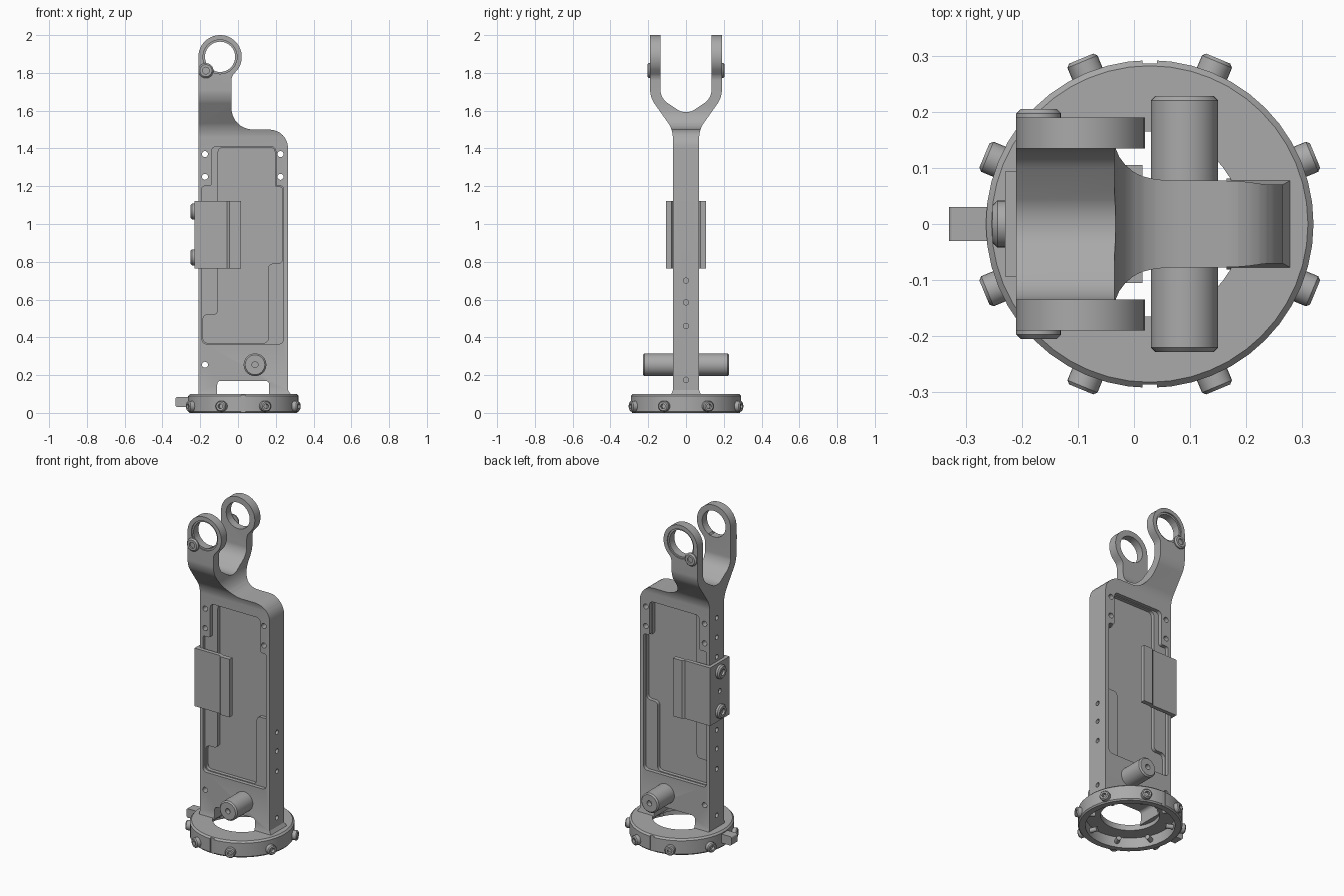
import bpy, bmesh, math
from mathutils import Vector, Matrix
from mathutils.geometry import interpolate_bezier

cube = bpy.data.objects.get("Cube")
if cube:
    bpy.data.objects.remove(cube, do_unlink=True)

grey = bpy.data.materials.new("machined_grey")
grey.use_nodes = True
grey.diffuse_color = (0.4, 0.4, 0.4, 1)
bsdf = next(n for n in grey.node_tree.nodes if n.type == 'BSDF_PRINCIPLED')
bsdf.inputs["Base Color"].default_value = grey.diffuse_color
bsdf.inputs["Roughness"].default_value = 0.6


def finish(name, bm):
    bmesh.ops.remove_doubles(bm, verts=bm.verts, dist=1e-5)
    bmesh.ops.recalc_face_normals(bm, faces=bm.faces)
    mesh = bpy.data.meshes.new(name)
    bm.to_mesh(mesh)
    bm.free()
    mesh.materials.append(grey)
    ob = bpy.data.objects.new(name, mesh)
    bpy.context.collection.objects.link(ob)
    return ob


def rounded(corners):
    """Outline from (u, v[, radius]) corners, with filleted corners."""
    out = []
    for i, c in enumerate(corners):
        p = Vector(c[:2])
        a = Vector(corners[i - 1][:2]) - p
        b = Vector(corners[(i + 1) % len(corners)][:2]) - p
        if len(c) < 3:
            out.append(p)
            continue
        half = a.angle(b) / 2
        d = min(c[2] / math.tan(half), 0.48 * a.length, 0.48 * b.length)
        k = d * (1 - 0.56)
        a.normalize()
        b.normalize()
        pts = interpolate_bezier((p + a * d).to_3d(), (p + a * k).to_3d(),
                                 (p + b * k).to_3d(), (p + b * d).to_3d(), 9)
        out += [q.to_2d() for q in pts]
    return out


def prism(name, corners, axis, lo, hi):
    place = {'x': lambda u, v, w: (w, u, v), 'y': lambda u, v, w: (u, w, v)}[axis]
    bm = bmesh.new()
    pts = rounded(corners)
    n = len(pts)
    low, high = [[bm.verts.new(place(p.x, p.y, w)) for p in pts] for w in (lo, hi)]
    bm.faces.new(low)
    bm.faces.new(high)
    for i in range(n):
        j = (i + 1) % n
        bm.faces.new((low[i], low[j], high[j], high[i]))
    return finish(name, bm)


def lathe(name, profile, pos, direction=(0, 0, 1), segs=32, closed=False):
    bm = bmesh.new()
    vs = [bm.verts.new((r, 0, h)) for r, h in profile]
    es = [bm.edges.new(e) for e in zip(vs, vs[1:])]
    if closed:
        es.append(bm.edges.new((vs[-1], vs[0])))
    bmesh.ops.spin(bm, geom=vs + es, cent=(0, 0, 0), axis=(0, 0, 1),
                   angle=math.tau, steps=segs)
    turn = Vector(direction).to_track_quat('Z', 'Y').to_matrix().to_4x4()
    bm.transform(Matrix.Translation(pos) @ turn)
    return finish(name, bm)


def boolean(ob, tool, operation='DIFFERENCE'):
    tool.hide_render = True
    mod = ob.modifiers.new("cut", 'BOOLEAN')
    mod.operation, mod.object, mod.solver = operation, tool, 'EXACT'
    bpy.context.view_layer.objects.active = ob
    bpy.ops.object.modifier_apply(modifier=mod.name)
    bpy.data.objects.remove(tool, do_unlink=True)


def drill(ob, r, pos, direction, length, segs=16):
    h = length / 2
    boolean(ob, lathe("drill", [(0, -h), (r, -h), (r, h), (0, h)], pos, direction, segs))


def bolt(name, pos, direction, r, head, shank=0.03, shank_r=0.012):
    b, s = r * 0.2, r * 0.45
    lathe(name, [(0, -shank), (shank_r, -shank), (shank_r, 0), (r, 0), (r, head - b),
                 (r - b, head), (s, head), (s, head * 0.4), (0, head * 0.4)],
          pos, direction, 24)


# Body: front outline crossed with the forked side profile
EYE = (-0.095, 1.885)
eye_arc = [(EYE[0] + 0.115 * math.cos(math.radians(a)),
            EYE[1] + 0.115 * math.sin(math.radians(a))) for a in range(-36, 181, 8)]
body = prism("body_frame", [(-.21, .09), (.285, .09), (.265, .12), (.265, 1.5, .1),
                            (-.035, 1.5, .115), (-.035, 1.78, .05)]
             + eye_arc + [(-.21, 1.885)], 'y', -.3, .3)
half = [(.085, .08), (.07, .12), (.07, 1.5, .12), (.19, 1.67, .12), (.19, 2.1),
        (.135, 2.1), (.135, 1.665, .08)]
mirrored = [(-c[0],) + c[1:] for c in reversed(half)]
side = prism("side_profile", half + [(0, 1.575, .08)] + mirrored, 'x', -.5, .5)
boolean(body, side, 'INTERSECT')

# Arched opening above the ring
boolean(body, prism("arch", [(-.11, 0), (.165, 0), (.165, .17, .02), (-.11, .17, .02)],
                    'y', -.3, .3))

# Pockets on both faces, with raised ledges around the side screws
R = .025
pocket = [(-.14, 1.41, R), (.2, 1.41, R), (.2, 1.2, .012), (.24, 1.2, .012),
          (.24, .365, R), (-.19, .365, R), (-.19, 1.2, .012), (-.14, 1.2, .012)]
floor = [(-.105, 1.405, R), (.195, 1.405, R), (.195, 1.195, .012), (.235, 1.195, .012),
         (.235, .79, R), (.16, .79, R), (.16, .37, R), (-.185, .37, R),
         (-.185, .52, R), (-.105, .52, R)]
for s in (-1, 1):
    boolean(body, prism("pocket", pocket, 'y', *sorted((s * .047, s * .1))))
    boolean(body, prism("floor", floor, 'y', *sorted((s * .025, s * .06))))

# Eye holes with shallow counterbores, and drilled holes
drill(body, .08, (EYE[0], 0, EYE[1]), (0, 1, 0), 1, 40)
for s in (-1, 1):
    drill(body, .09, (EYE[0], s * .19, EYE[1]), (0, 1, 0), .016, 40)
for x, z in [(-.175, 1.37), (-.175, 1.25), (.225, 1.37), (.225, 1.25), (-.175, .255)]:
    drill(body, .016, (x, 0, z), (0, 1, 0), .5)
for z in (.175, .46, .585, .7):
    drill(body, .014, (.265, 0, z), (1, 0, 0), .04)
for z in (.175, .46, .585, .7, 1.15, 1.27, 1.39):
    drill(body, .014, (-.21, 0, z), (1, 0, 0), .04)

# Cross pin with a centre hole in each end
P = .228
lathe("cross_pin", [(0, .03 - P), (.016, .03 - P), (.016, -P), (.052, -P), (.06, .008 - P),
                    (.06, P - .008), (.052, P), (.016, P), (.016, P - .03), (0, P - .03)],
      (.09, 0, .255), (0, 1, 0), 40)

# Clamp bracket: two side plates joined by an edge plate
for s, label in ((-1, "front"), (1, "back")):
    bm = bmesh.new()
    section = [(-.23, .07), (-.23, .094), (-.058, .094), (-.046, .105), (.015, .105),
               (.015, .077), (-.046, .077), (-.058, .07)]
    f = bm.faces.new([bm.verts.new((x, s * y, .765)) for x, y in section])
    up = bmesh.ops.extrude_face_region(bm, geom=[f])["geom"]
    bmesh.ops.translate(bm, vec=(0, 0, .357),
                        verts=[v for v in up if isinstance(v, bmesh.types.BMVert)])
    finish("bracket_plate_" + label, bm)
edge = prism("bracket_edge", [(-.23, .765), (-.208, .765), (-.208, 1.122), (-.23, 1.122)],
             'y', -.094, .094)
drill(edge, .014, (-.23, 0, .945), (1, 0, 0), .03)
for z in (1.066, .823):
    bolt("bracket_bolt", (-.23, 0, z), (-1, 0, 0), .042, .022)

# Fork screws
for s in (-1, 1):
    bolt("fork_screw", (-.17, s * .19, 1.812), (0, s, 0), .04, .015)

# Base ring: outer wall with a holed top plate
CX = .028
base = lathe("base_ring", [(.165, .1), (.282, .1), (.292, .09), (.292, .008), (.285, 0),
                           (.25, 0), (.25, .065), (.165, .065)],
             (CX, 0, 0), segs=48, closed=True)
for s in (-1, 1):
    boolean(base, prism("split_notch", [(CX - .013, -.1), (CX + .013, -.1),
                                        (CX + .013, .2), (CX - .013, .2)],
                        'y', *sorted((s * .286, s * .4))))
for i in range(8):
    a = math.radians(22.5 + 45 * i)
    d = Vector((math.cos(a), math.sin(a), 0))
    bolt("ring_bolt", Vector((CX, 0, .035)) + d * .287, d, .029, .032, .08, .014)

# Side lug on the ring
prism("ring_lug", [(-.33, .03, .01), (-.245, .03), (-.245, .085), (-.33, .085, .01)],
      'y', -.03, .03)

# Smooth curved faces, keep edges sharp
for ob in bpy.context.collection.objects:
    if ob.type == 'MESH' and ob.data.materials and ob.data.materials[0] == grey:
        bpy.ops.object.select_all(action='DESELECT')
        ob.select_set(True)
        bpy.context.view_layer.objects.active = ob
        bpy.ops.object.shade_smooth_by_angle(angle=math.radians(30))
